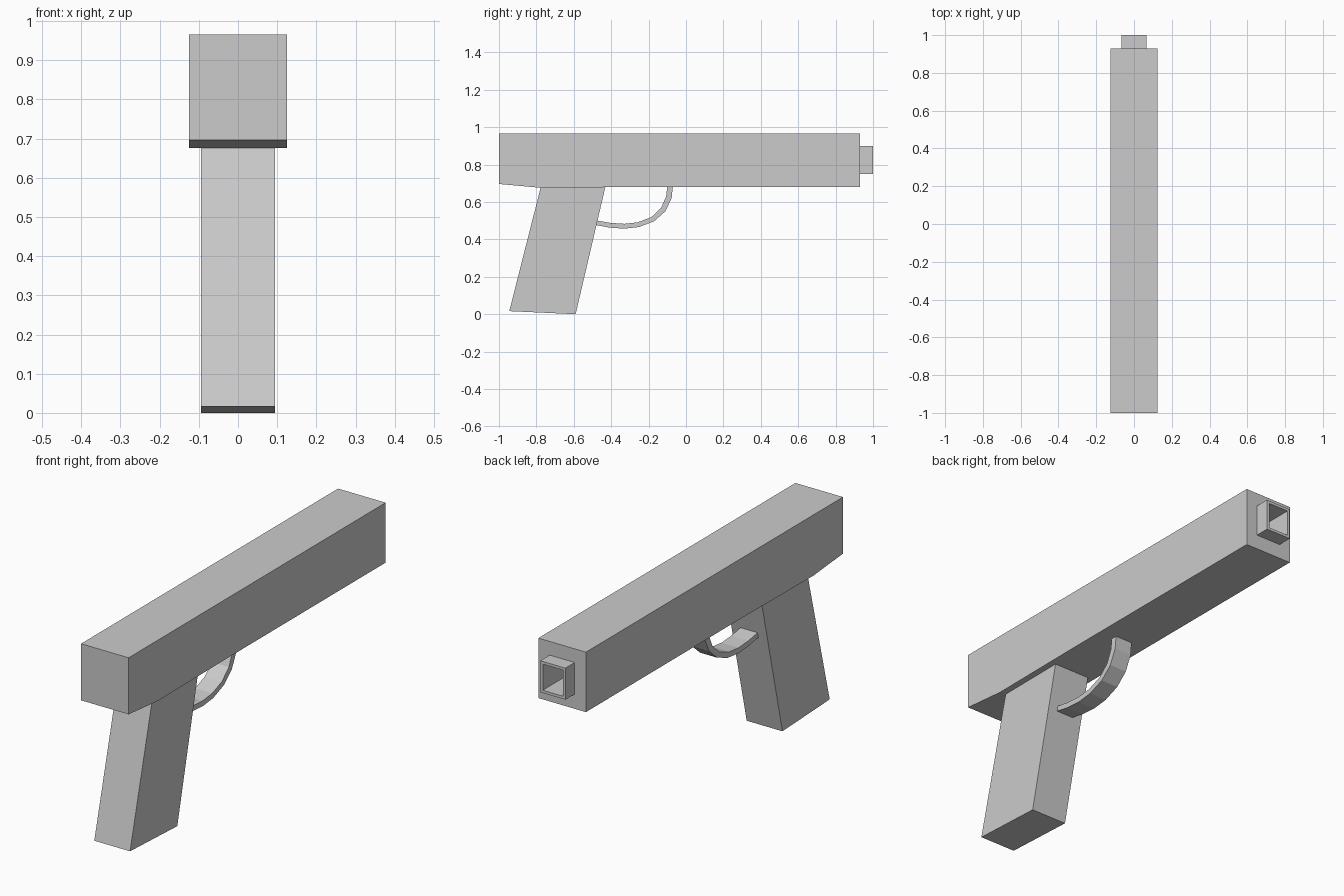
import bpy, bmesh

if "Cube" in bpy.data.objects:
    bpy.data.objects.remove(bpy.data.objects["Cube"])


def side_profile(name, points, half_width):
    """Extrude a closed (y, z) outline symmetrically across x."""
    bm = bmesh.new()
    face = bm.faces.new([bm.verts.new((-half_width, y, z)) for y, z in points])
    ext = bmesh.ops.extrude_face_region(bm, geom=[face])
    for v in ext["geom"]:
        if isinstance(v, bmesh.types.BMVert):
            v.co.x = half_width
    bmesh.ops.recalc_face_normals(bm, faces=bm.faces)
    mesh = bpy.data.meshes.new(name)
    bm.to_mesh(mesh)
    bm.free()
    obj = bpy.data.objects.new(name, mesh)
    bpy.context.collection.objects.link(obj)
    return obj


# Slide, with a slightly raised rear underside
slide = side_profile("slide", [
    (-1, 0.965), (-1, 0.696), (-0.78, 0.676), (-0.24, 0.68),
    (0.93, 0.68), (0.93, 0.965)], 0.125)

# Square hollow muzzle: step the front face through successive rectangles
bm = bmesh.new()
bm.from_mesh(slide.data)
front = max(bm.faces, key=lambda f: f.calc_center_median().y)
for half_x, half_z, y in [(0.066, 0.075, 0.93), (0.066, 0.075, 1.0),
                          (0.053, 0.062, 1.0), (0.053, 0.062, 0.6)]:
    middle = front.calc_center_median().z
    bmesh.ops.inset_individual(bm, faces=[front], thickness=0.01)
    for v in front.verts:
        v.co = (half_x if v.co.x > 0 else -half_x, y,
                0.825 + (half_z if v.co.z > middle else -half_z))
bm.normal_update()
bm.to_mesh(slide.data)
bm.free()

# Raked grip
side_profile("grip", [
    (-0.945, 0.016), (-0.59, 0.0), (-0.43, 0.685), (-0.775, 0.685)], 0.094)

# Trigger guard, outer curve then inner curve back
outer = [(-0.49, 0.478), (-0.41, 0.463), (-0.33, 0.457), (-0.25, 0.466),
         (-0.17, 0.497), (-0.11, 0.55), (-0.077, 0.62), (-0.07, 0.685)]
inner = [(-0.10, 0.685), (-0.106, 0.63), (-0.133, 0.568), (-0.185, 0.519),
         (-0.258, 0.491), (-0.33, 0.483), (-0.405, 0.488), (-0.485, 0.502)]
side_profile("trigger_guard", outer + inner, 0.045)
